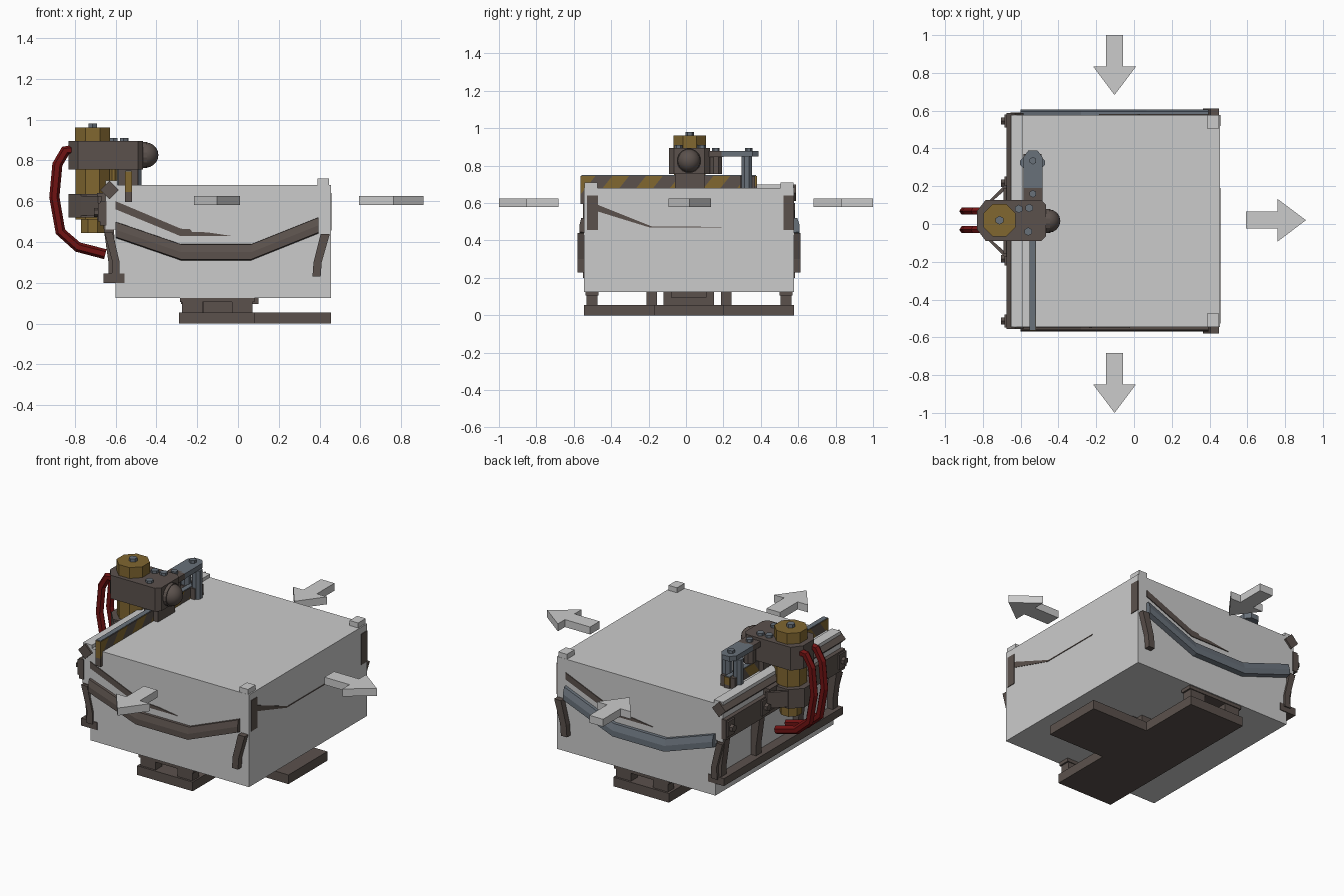
import bpy, bmesh, math
from mathutils import Vector, Matrix

if "Cube" in bpy.data.objects:
    bpy.data.objects.remove(bpy.data.objects["Cube"])


def material(name, rgb):
    m = bpy.data.materials.new(name)
    m.diffuse_color = (*rgb, 1)
    m.use_nodes = True
    m.node_tree.nodes["Principled BSDF"].inputs["Base Color"].default_value = m.diffuse_color
    return m


GREY = material("light_grey", (0.6, 0.6, 0.6))
BROWN = material("dark_brown", (0.105, 0.083, 0.073))
YELLOW = material("ochre_yellow", (0.22, 0.135, 0.03))
RED = material("hose_red", (0.16, 0.006, 0.006))
SLATE = material("slate_blue", (0.14, 0.165, 0.195))


def finish(name, bm, *mats):
    bmesh.ops.recalc_face_normals(bm, faces=bm.faces)
    me = bpy.data.meshes.new(name)
    bm.to_mesh(me)
    bm.free()
    for m in mats:
        me.materials.append(m)
    ob = bpy.data.objects.new(name, me)
    bpy.context.collection.objects.link(ob)
    return ob


def loft(name, rings, mat):
    """Skin a list of equal-length closed rings and cap both ends."""
    bm = bmesh.new()
    vs = [[bm.verts.new(p) for p in r] for r in rings]
    n = len(vs[0])
    for a, b in zip(vs, vs[1:]):
        for i in range(n):
            j = (i + 1) % n
            bm.faces.new((a[i], a[j], b[j], b[i]))
    bm.faces.new(vs[0])
    bm.faces.new(vs[-1])
    return finish(name, bm, mat)


def prism(name, pts, axis, lo, hi, mat):
    """Extrude a 2D outline along one axis; pts use the other two axes in order."""
    def at(p, d):
        q = list(p)
        q.insert("xyz".index(axis), d)
        return q
    return loft(name, [[at(p, d) for p in pts] for d in (lo, hi)], mat)


def box(name, x, y, z, mat):
    return prism(name, [(x[0], y[0]), (x[1], y[0]), (x[1], y[1]), (x[0], y[1])], "z", *z, mat)


def cyl(name, c, r, lo, hi, mat, axis="z", n=8):
    pts = [(c[0] + r * math.cos(math.tau * (i + .5) / n),
            c[1] + r * math.sin(math.tau * (i + .5) / n)) for i in range(n)]
    return prism(name, pts, axis, lo, hi, mat)


CY = 0.016  # the machine is mirrored about this y


def both(y):
    return ((1, y), (-1, 2 * CY - y))


# Workpiece block with corner nubs
box("block", (-0.6, 0.455), (-0.545, 0.577), (0.125, 0.68), GREY)
for s, y in both(0.54):
    box("corner_nub", (0.39, 0.447), (y - 0.036, y + 0.036), (0.67, 0.71), GREY)
    box("corner_plate", (0.45, 0.459), (y - 0.02, y + 0.038), (0.455, 0.64), BROWN)

# T-shaped base with hub and posts
prism("base_plate", [(-0.29, -0.545), (0.08, -0.545), (0.08, -0.17), (0.455, -0.17),
                     (0.455, 0.20), (0.08, 0.20), (0.08, 0.577), (-0.29, 0.577)],
      "z", 0, 0.055, BROWN)
box("base_hub", (-0.2, 0.07), (-0.12, 0.15), (0.055, 0.13), BROWN)
box("hub_lip", (-0.28, 0.1), (-0.08, 0.11), (0.095, 0.13), BROWN)
for s, y in both(0.535):
    for x in (-0.225, 0.02):
        box("end_post", (x - 0.05, x + 0.05), (y - 0.03, y + 0.03), (0.055, 0.13), BROWN)
    box("end_post_cap", (-0.285, 0.08), (y - 0.035, y + 0.035), (0.105, 0.13), BROWN)
    y2 = CY + s * 0.2
    box("inner_post", (-0.27, -0.17), (y2 - 0.028, y2 + 0.028), (0.055, 0.13), BROWN)

# Direction arrows: tip, then pointing direction in degrees
for tx, ty, a in ((0.91, 0.02, 0), (-0.103, 0.683, -90), (-0.103, -1.0, -90)):
    rot = Matrix.Rotation(math.radians(a), 2)
    L = -0.317
    outline = [(L, -.045), (-.15, -.045), (-.15, -.113), (0, 0), (-.15, .113), (-.15, .045), (L, .045)]
    pts = [tuple(rot @ Vector(p) + Vector((tx, ty))) for p in outline]
    prism("direction_arrow", pts, "z", 0.58, 0.625, GREY)

# Sagging side bumpers, wedge strips and corner brackets on front and back
path = [(-0.6, 0.46), (-0.28, 0.35), (0.065, 0.35), (0.395, 0.482)]
for s, face, out, mat in ((-1, -0.545, 0.025, BROWN), (1, 0.577, 0.03, SLATE)):
    section = [(-.01, .04), (out * .6, .038), (out, 0), (out, -.035), (-.01, -.042)]
    loft("side_bumper", [[(x, face + s * dy, z + dz) for dy, dz in section] for x, z in path], mat)
    wedge = [(-0.6, 0.56), (-0.6, 0.6), (-0.28, 0.465), (-0.235, 0.463), (-0.225, 0.45),
             (-0.15, 0.447), (-0.02, 0.428), (-0.28, 0.428)]
    if s > 0:
        wedge = [(-0.205 - x, z) for x, z in wedge]
    prism("wedge_strip", wedge, "y", face - s * .01, face + s * .005, BROWN)
    leg = [(0.405, 0.44), (0.45, 0.44), (0.41, 0.30), (0.405, 0.23), (0.365, 0.23), (0.37, 0.30)]
    prism("corner_bracket", leg, "y", face - s * .01, face + s * .034, BROWN)
    leg = [(-0.655, 0.45), (-0.615, 0.45), (-0.58, 0.30), (-0.58, 0.23), (-0.62, 0.23), (-0.615, 0.30)]
    prism("rail_bracket", leg, "y", face - s * .03, face + s * .012, BROWN)
prism("right_wedge", [(-0.488, 0.56), (-0.488, 0.597), (-0.18, 0.474), (0.19, 0.473),
                      (0.19, 0.468), (-0.19, 0.468)], "x", 0.45, 0.458, BROWN)

# Left-hand frame: light strip, diamond rail, plate, lower beam, posts and bolts
box("rail_backing", (-0.65, -0.59), (-0.545, 0.577), (0.46, 0.70), GREY)
prism("diamond_rail", [(-0.675, .655), (-0.63, .61), (-0.585, .655), (-0.63, .7)],
      "y", -0.556, 0.588, BROWN)
box("rail_plate", (-0.675, -0.645), (-0.55, 0.582), (0.48, 0.6), BROWN)
box("lower_beam", (-0.66, -0.555), (-0.55, 0.582), (0.2, 0.245), BROWN)
for off in (-0.53, -0.2, 0.2, 0.53):
    y = CY + off
    prism("frame_post", [(-0.66, .48), (-0.61, .48), (-0.595, .3), (-0.595, .24), (-0.635, .24), (-0.635, .3)],
          "y", y - .025, y + .025, BROWN)
    cyl("rail_bolt", (y, 0.545), 0.022, -0.705, -0.67, BROWN, "x", 6)
    box("bolt_pad", (-0.685, -0.67), (y - .035, y + .035), (0.5, 0.59), BROWN)

# Hazard-striped guide beam
bm = bmesh.new()
bmesh.ops.create_cube(bm, size=1, matrix=Matrix.Translation((-0.537, -0.0925, 0.67))
                      @ Matrix.Diagonal((0.035, 0.945, 0.15, 1)))
STEP, LEAN = 0.09, 0.8
for i in range(-15, 8):
    bmesh.ops.bisect_plane(bm, geom=bm.verts[:] + bm.edges[:] + bm.faces[:],
                           plane_co=(0, i * STEP, 0), plane_no=(0, 1, -LEAN))
for f in bm.faces:
    c = f.calc_center_median()
    f.material_index = math.floor((c.y - LEAN * c.z) / STEP) % 2
finish("striped_beam", bm, BROWN, YELLOW)
box("beam_top_strip", (-0.552, -0.522), (-0.56, 0.375), (0.744, 0.749), SLATE)

# Motor: octagonal housing, collar and cap
MC = (-0.712, 0.02)
cyl("motor_foot", MC, 0.063, 0.445, 0.52, YELLOW)
cyl("motor_body", MC, 0.09, 0.51, 0.76, YELLOW)
cyl("motor_cap", MC, 0.093, 0.89, 0.96, YELLOW)
cyl("motor_nut", MC, 0.023, 0.95, 0.98, SLATE, n=6)
prism("motor_collar", [(-0.83, -0.02), (-0.83, 0.06), (-0.77, 0.125), (-0.66, 0.125),
                       (-0.66, -0.09), (-0.77, -0.09)], "z", 0.52, 0.635, BROWN)
for s in (1, -1):
    strut = [(-0.775, .10), (-0.755, .10), (-0.67, .175), (-0.67, .19), (-0.685, .19)]
    prism("collar_strut", [(x, CY + s * d) for x, d in strut], "z", 0.53, 0.625, BROWN)
box("carriage", (-0.69, -0.64), (-0.16, 0.19), (0.51, 0.64), BROWN)

# Head block with ball nose
prism("head_block", [(-0.83, -0.03), (-0.83, 0.07), (-0.785, 0.128), (-0.49, 0.128), (-0.465, 0.1),
                     (-0.465, -0.065), (-0.49, -0.09), (-0.785, -0.09)], "z", 0.755, 0.895, BROWN)
cyl("nose_flange", (0.016, 0.826), 0.066, -0.47, -0.445, BROWN, "x", 16)
bm = bmesh.new()
bmesh.ops.create_uvsphere(bm, u_segments=16, v_segments=10, radius=0.062,
                          matrix=Matrix.Translation((-0.452, 0.016, 0.826)))
for f in bm.faces:
    f.smooth = True
finish("ball_nose", bm, BROWN)
for x, y in ((-0.61, 0.08), (-0.555, 0.085), (-0.56, -0.04)):
    cyl("head_bolt", (x, y), 0.022, 0.89, 0.91, SLATE, n=6)
cyl("head_post", (-0.61, 0.02), 0.02, 0.7, 0.76, YELLOW)

# Side arm reaching to the guide roller
prism("arm", [(-0.585, 0.19), (-0.485, 0.19), (-0.485, 0.355), (-0.51, 0.388), (-0.56, 0.388),
              (-0.585, 0.355)], "z", 0.848, 0.878, SLATE)
box("arm_root", (-0.585, -0.485), (0.11, 0.2), (0.845, 0.878), BROWN)
for y in (0.16, 0.335):
    cyl("arm_bolt", (-0.535, y), 0.02, 0.875, 0.895, SLATE, n=6)
cyl("root_spacer", (-0.535, 0.16), 0.035, 0.755, 0.85, BROWN)
for x in (-0.575, -0.5):
    cyl("roller", (x, 0.325), 0.03, 0.67, 0.85, SLATE)
box("roller_fork", (-0.585, -0.49), (0.29, 0.37), (0.68, 0.745), BROWN)
box("head_guide", (-0.585, -0.49), (-0.06, 0.1), (0.68, 0.757), BROWN)

# Two red hoses looping from the head down to the frame
route = [(-0.81, 0.85), (-0.845, 0.848), (-0.885, 0.78), (-0.9, 0.62), (-0.87, 0.45),
         (-0.785, 0.375), (-0.65, 0.34)]
for y in (-0.03, 0.068):
    rings = []
    for i, (x, z) in enumerate(route):
        a, b = route[max(i - 1, 0)], route[min(i + 1, len(route) - 1)]
        t = Vector((b[0] - a[0], b[1] - a[1])).normalized()
        rings.append([(x - t.y * .025 * math.cos(k), y + .021 * math.sin(k), z + t.x * .025 * math.cos(k))
                      for k in (math.tau * j / 6 for j in range(6))])
    loft("red_hose", rings, RED)
